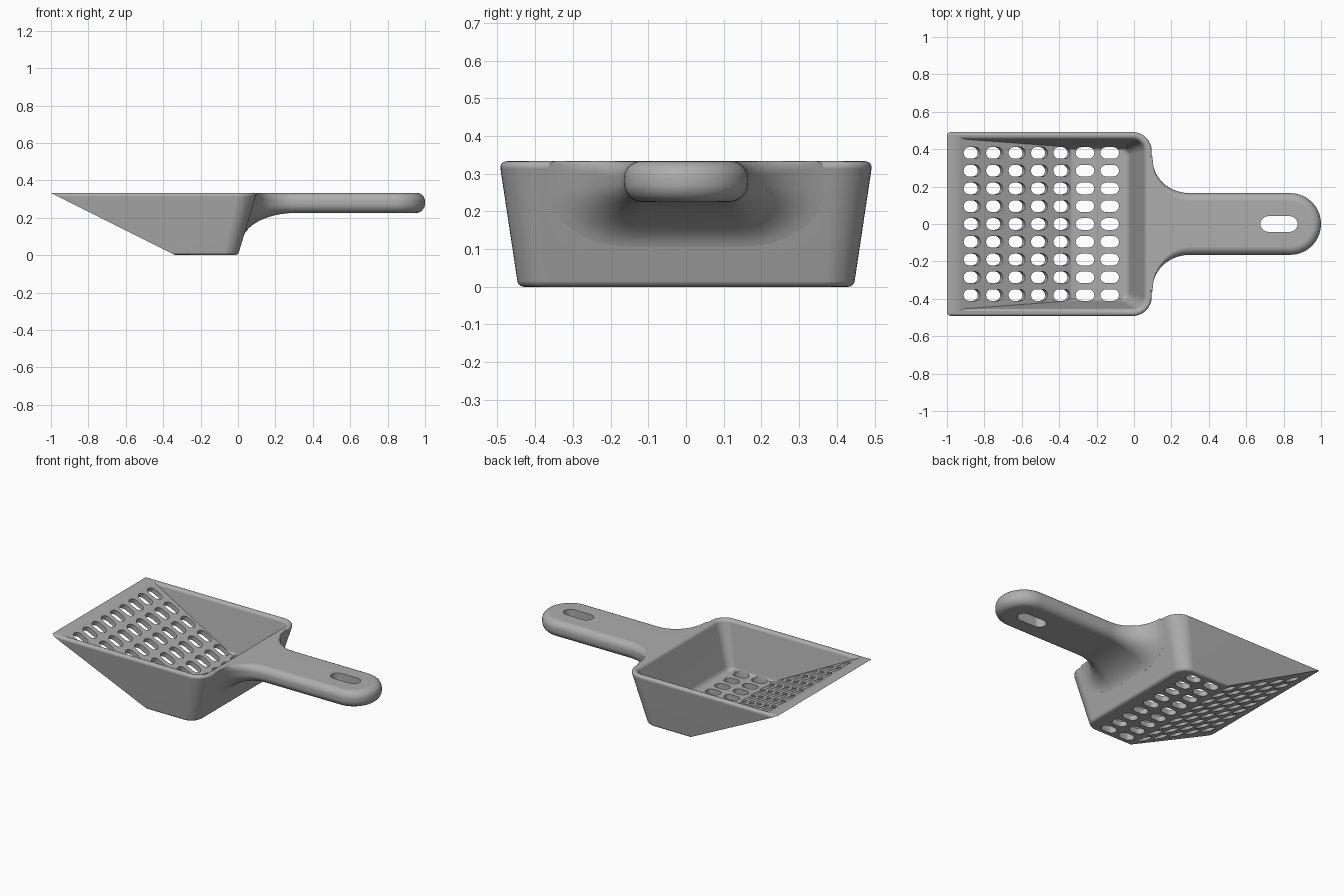
import bpy, bmesh, math
from mathutils import Matrix, Vector

if "Cube" in bpy.data.objects:
    bpy.data.objects.remove(bpy.data.objects["Cube"], do_unlink=True)

H = 0.333          # rim height
SLOPE = math.atan(0.5)

mat = bpy.data.materials.new("grey plastic")
mat.use_nodes = True
GREY = (0.42, 0.42, 0.42, 1)
mat.diffuse_color = GREY
mat.node_tree.nodes["Principled BSDF"].inputs["Base Color"].default_value = GREY


def make_object(name, bm):
    bmesh.ops.recalc_face_normals(bm, faces=bm.faces)
    me = bpy.data.meshes.new(name)
    bm.to_mesh(me)
    bm.free()
    me.materials.append(mat)
    ob = bpy.data.objects.new(name, me)
    bpy.context.collection.objects.link(ob)
    return ob


def loft(bm, rings):
    """Skin closed rings of equal size and cap both ends."""
    rows = [[bm.verts.new(p) for p in ring] for ring in rings]
    n = len(rows[0])
    for a, b in zip(rows, rows[1:]):
        for i in range(n):
            j = (i + 1) % n
            bm.faces.new((a[i], a[j], b[j], b[i]))
    bm.faces.new(rows[0])
    bm.faces.new(rows[-1])


def tray_ring(z, inset):
    """U-shaped outline of the tapered tray at one height."""
    t = min(z / H, 1)
    hy, xr = 0.445 + 0.05 * t - inset, 0.1 * t - inset
    r = max(0.08 + 0.025 * t - inset, 0.025)
    half = []
    for i in range(11):
        a = math.pi / 2 * i / 10
        half.append((xr - r + r * math.cos(a), hy - r + r * math.sin(a)))
    half.append((-1.2, hy))
    return [Vector((x, -y, z)) for x, y in reversed(half)] + [Vector((x, y, z)) for x, y in half]


def tray_solid(name, levels, edge_x):
    """Tapered solid with its front sliced off along the sloping floor."""
    bm = bmesh.new()
    loft(bm, [tray_ring(z, inset) for z, inset in levels])
    cut = bmesh.ops.bisect_plane(
        bm, geom=bm.verts[:] + bm.edges[:] + bm.faces[:], dist=1e-6,
        plane_co=(edge_x, 0, H), plane_no=(-math.sin(SLOPE), 0, -math.cos(SLOPE)),
        clear_outer=True)
    edges = [e for e in cut["geom_cut"] if isinstance(e, bmesh.types.BMEdge)]
    bmesh.ops.holes_fill(bm, edges=edges, sides=0)
    return make_object(name, bm)


def rounding(r, z, sign, base=0.0):
    """Levels of a quarter-round edge, listed upwards."""
    out = []
    for i in range(6):
        a = math.pi / 2 * i / 5
        out.append((z + sign * r * (1 - math.sin(a)), base + r * (1 - math.cos(a))))
    return out


# Tray body and the cavity inside it
outer = [(z, i) for z, i in reversed([(0.015 * (1 - math.cos(math.pi / 2 * k / 4)),
         0.015 * (1 - math.sin(math.pi / 2 * k / 4))) for k in range(4, -1, -1)])]
top_round = [(H - 0.02 * (1 - math.sin(a)), 0.02 * (1 - math.cos(a)))
             for a in (math.pi / 2 * k / 5 for k in range(6))]
scoop = tray_solid("scoop", outer + top_round, -1.0)

inner = [(0.035, 0.06), (0.038, 0.05), (0.048, 0.043), (0.06, 0.04)]
inner += [(H - 0.018 * (1 - math.sin(a)), 0.04 - 0.018 * (1 - math.cos(a)))
          for a in (math.pi / 2 * k / 5 for k in range(6))]
cavity = tray_solid("cavity_cutter", inner + [(0.42, 0.022)], -0.93)


# Handle: half profile swept out along one side, round the tip and back
def handle_profile(f):
    half_w, bottom = 0.165 + 0.2 * f, 0.225 - 0.12 * f
    by, bz = 0.05 + 0.17 * f, 0.05 + 0.1 * f
    tr = 0.045 - 0.025 * f
    pts = []
    for i in range(9):
        a = math.pi / 2 * i / 8
        pts.append((half_w - by + by * math.sin(a), bottom + bz - bz * math.cos(a)))
    for i in range(9):
        a = math.pi / 2 * i / 8
        pts.append((half_w - tr + tr * math.cos(a), H - tr + tr * math.sin(a)))
    return pts


def build_handle():
    bm = bmesh.new()
    side = []
    reach = 0.2
    for k in range(-1, 15):
        d = -0.03 if k < 0 else reach * (1 - math.cos(math.pi / 2 * k / 14))
        u = 1 - max(d, 0) / reach
        f = 1 - math.sqrt(max(0, 1 - u * u))
        side.append([Vector((0.1 + d + 0.3 * (z - H) * u, s, z)) for s, z in handle_profile(f)])
    tip = []
    for k in range(24):
        a = math.pi / 2 - math.pi * (k + 0.5) / 24 if 0 < k < 23 else math.pi / 2 * (1 if k == 0 else -1)
        tip.append([Vector((0.835 + s * math.cos(a), s * math.sin(a), z))
                    for s, z in handle_profile(0)])
    back = [[Vector((p.x, -p.y, p.z)) for p in st] for st in reversed(side)]
    rows = [[bm.verts.new(p) for p in st] for st in side + tip + back]
    for a, b in zip(rows, rows[1:]):
        for i in range(len(a) - 1):
            bm.faces.new((a[i], a[i + 1], b[i + 1], b[i]))
    # bridge the two sides across the underside and the top
    n = len(rows)
    for i in range(n // 2 - 1):
        for k in (0, -1):
            bm.faces.new((rows[i][k], rows[i + 1][k], rows[n - 2 - i][k], rows[n - 1 - i][k]))
    bm.faces.new(rows[0] + rows[-1][::-1])
    return make_object("handle", bm)


handle = build_handle()


# Slotted holes in the floor and the hanging slot in the handle
def add_slot(bm, centre, length, r, depth, tilt=0.0):
    m = Matrix.Translation(centre) @ Matrix.Rotation(tilt, 4, 'Y')
    ring = []
    for end in (1, -1):
        for i in range(9):
            a = math.pi * i / 8 - math.pi / 2
            ring.append((end * (length / 2 - r + r * math.cos(a)), end * r * math.sin(a)))
    loft(bm, [[m @ Vector((x, y, z)) for x, y in ring] for z in (-depth, depth)])


bm = bmesh.new()
for row in range(9):
    y = 0.095 * (row - 4)
    for col in range(5):
        x = -0.873 + 0.12 * col
        add_slot(bm, (x, y, (-H - x) / 2 + 0.0175), 0.1, 0.031, 0.04, SLOPE)
    for x in (-0.262, -0.13):
        add_slot(bm, (x, y, 0.0175), 0.1, 0.031, 0.05)
add_slot(bm, (0.775, 0, 0.28), 0.2, 0.042, 0.1)
slots = make_object("slot_cutter", bm)

# Combine the parts
bpy.ops.object.select_all(action='DESELECT')
scoop.select_set(True)
bpy.context.view_layer.objects.active = scoop
for tool, op in ((handle, 'UNION'), (cavity, 'DIFFERENCE'), (slots, 'DIFFERENCE')):
    tool.hide_render = True
    mod = scoop.modifiers.new(tool.name, 'BOOLEAN')
    mod.operation, mod.solver, mod.object = op, 'EXACT', tool
    bpy.ops.object.modifier_apply(modifier=mod.name)
    bpy.data.objects.remove(tool, do_unlink=True)

bpy.ops.object.shade_smooth_by_angle(angle=math.radians(32))
weighted = scoop.modifiers.new("even shading", 'WEIGHTED_NORMAL')
weighted.keep_sharp = True
